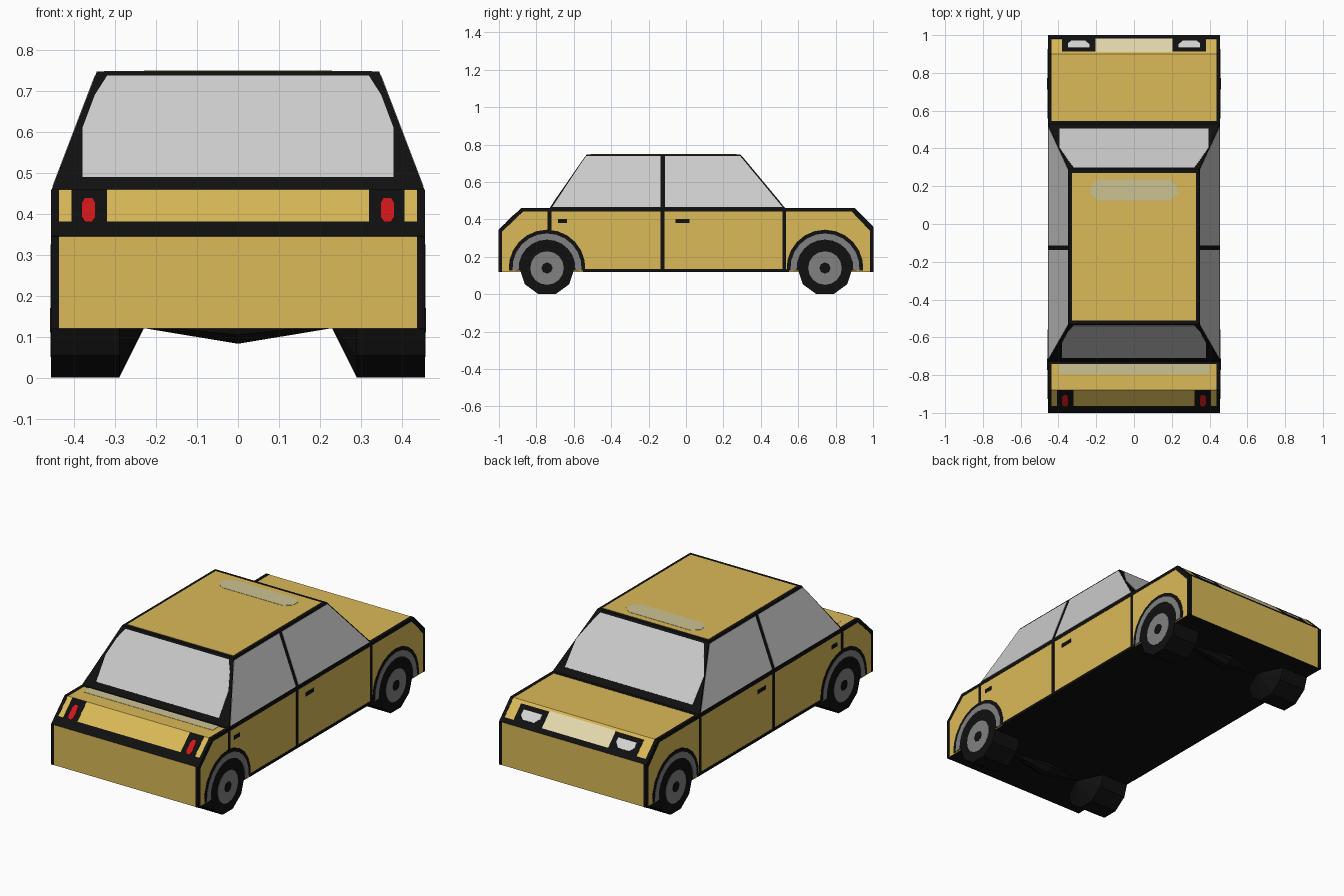
import bpy, bmesh, math
from mathutils import Vector

if "Cube" in bpy.data.objects:
    bpy.data.objects.remove(bpy.data.objects["Cube"])


def material(name, r, g, b):
    m = bpy.data.materials.new(name)
    m.diffuse_color = (r, g, b, 1)
    m.use_nodes = True
    m.node_tree.nodes["Principled BSDF"].inputs["Base Color"].default_value = m.diffuse_color
    return m


GOLD = material("gold paint", .70, .49, .095)
BLACK = material("black trim", .005, .005, .005)
GLASS = material("window grey", .60, .60, .60)
GREY = material("wheel grey", .22, .22, .22)
RED = material("lamp red", .62, .008, .010)
PALE = material("pale cream", .77, .69, .42)
DULL = material("dull cream", .60, .54, .29)
WHITE = material("lamp white", .66, .66, .66)


def finish(name, bm, *mats):
    bmesh.ops.recalc_face_normals(bm, faces=bm.faces)
    me = bpy.data.meshes.new(name)
    bm.to_mesh(me)
    bm.free()
    for m in mats:
        me.materials.append(m)
    ob = bpy.data.objects.new(name, me)
    bpy.context.collection.objects.link(ob)
    return ob


def plates(name, mat, surface, polys, level=1):
    """Thin plates: 2D outlines laid on a body surface, raised by level."""
    bm = bmesh.new()
    for poly in polys:
        pts = [Vector(surface(a, b)) for a, b in poly]
        n = (pts[1] - pts[0]).cross(pts[2] - pts[1]).normalized()
        mid = sum(pts, Vector()) / len(pts)
        if n.dot(mid - Vector((0, 0, .3))) < 0:
            n = -n
        top = [bm.verts.new(p + n * .0015 * level) for p in pts]
        low = [bm.verts.new(p - n * .001) for p in pts]
        bm.faces.new(top)
        for i in range(len(pts)):
            j = (i + 1) % len(pts)
            bm.faces.new((top[i], top[j], low[j], low[i]))
    return finish(name, bm, mat)


def rect(a0, a1, b0, b1):
    return [(a0, b0), (a1, b0), (a1, b1), (a0, b1)]


def pair(a0, a1, b0, b1):
    return [rect(a0, a1, b0, b1), rect(-a1, -a0, b0, b1)]


def disc(y, z, r, n):
    return [(y + r * math.cos(2 * math.pi * i / n), z + r * math.sin(2 * math.pi * i / n)) for i in range(n)]


def arc(y, z, r, n=12, drop=.07):
    return [(y + r * math.cos(a), z + r * math.sin(a))
            for a in (-drop + (math.pi + 2 * drop) * i / n for i in range(n + 1))]


# Main dimensions
W, Z0, BELT, ROOF = .455, .12, .46, .748
WHEEL_Y, WHEEL_Z = .743, .14

# Lower body: side profile extruded across, underside black
profile = [(-1, Z0), (-1, .345), (-.88, BELT), (.90, BELT), (1, .36), (1, Z0)]
bm = bmesh.new()
left = [bm.verts.new((-W, y, z)) for y, z in profile]
right = [bm.verts.new((W, y, z)) for y, z in profile]
bm.faces.new(left)
bm.faces.new(right)
for i in range(6):
    j = (i + 1) % 6
    bm.faces.new((left[i], left[j], right[j], right[i]))
bmesh.ops.recalc_face_normals(bm, faces=bm.faces)
for f in bm.faces:
    f.material_index = 1 if f.normal.z < -.5 else 0
finish("lower_body", bm, GOLD, BLACK)

# Cabin: black tapered block that shows as window frames
bm = bmesh.new()
base = [bm.verts.new((x, y, BELT)) for x, y in rect(-W, W, -.73, .53)]
roof = [bm.verts.new((x, y, ROOF)) for x, y in rect(-.345, .345, -.53, .29)]
bm.faces.new(base)
bm.faces.new(roof)
for i in range(4):
    j = (i + 1) % 4
    bm.faces.new((base[i], base[j], roof[j], roof[i]))
finish("cabin_frame", bm, BLACK)


# Surfaces that plates are laid on
def rise(z):
    return (z - BELT) / (ROOF - BELT)


def front(x, z): return (x, -1, z)
def back(x, z): return (x, 1, z)
def nose(x, z): return (x, -1 + .12 * (z - .345) / .115, z)
def tail(x, z): return (x, 1 - (z - .36), z)
def deck(x, y): return (x, y, BELT)
def top(x, y): return (x, y, ROOF)
def windscreen(x, z): return (x, -.73 + .20 * rise(z), z)
def rear_screen(x, z): return (x, .53 - .24 * rise(z), z)


# Roof and its highlight
plates("roof_panel", GOLD, top, [rect(-.328, .328, -.51, .27)])
plates("roof_highlight", DULL, top,
       [[(-.19, .125), (.19, .125), (.23, .16), (.23, .20), (.19, .235),
         (-.19, .235), (-.23, .20), (-.23, .16)]], 2)

# Front and rear glass
for name, fn, w in (("windscreen_glass", windscreen, .38), ("rear_glass", rear_screen, .395)):
    plates(name, GLASS, fn, [[(-w, .49), (w, .49), (w, .61), (.35, .69), (.32, .737),
                              (-.32, .737), (-.35, .69), (-w, .61)]])

# Bonnet and boot trim
plates("deck_trim", BLACK, deck,
       pair(.437, W, -.88, -.73) + pair(.437, W, .53, .90)
       + [rect(-W, W, -.74, -.72), rect(-W, W, .52, .545)])
plates("bonnet_highlight", DULL, deck, [rect(-.40, .40, -.795, -.74)])

# Nose: black frame, red lamps
plates("front_corner_trim", BLACK, front, pair(.437, W, Z0, .345))
plates("nose_trim", BLACK, nose,
       [rect(-W, W, .345, .38)] + pair(.437, W, .38, BELT) + pair(.32, .407, .38, BELT))
plates("red_lamps", RED, nose,
       [[(s * x, z) for x, z in ((.356, .38), (.374, .38), (.381, .39), (.381, .425),
                                 (.374, .437), (.356, .437), (.349, .425), (.349, .39))]
        for s in (-1, 1)], 2)

# Tail: black frame, white lamps, cream panel
plates("back_corner_trim", BLACK, back, pair(.437, W, Z0, .36))
plates("tail_trim", BLACK, tail,
       [rect(-W, W, .36, .38)] + pair(.437, W, .38, BELT) + pair(.205, .38, .38, .447))
plates("white_lamps", WHITE, tail,
       [[(s * x, z) for x, z in ((.26, .39), (.33, .39), (.35, .405), (.35, .428),
                                 (.235, .428), (.235, .41))] for s in (-1, 1)], 2)
plates("tail_panel", PALE, tail, [rect(-.205, .205, .38, .45)])

# Both sides: seams, handles, windows, arches and wheel faces
for s, label in ((-1, "left"), (1, "right")):
    def side(y, z): return (s * W, y, z)
    def cabin_side(y, z): return (s * (W - .11 * rise(z)), y, z)

    plates(label + "_side_trim", BLACK, side,
           [rect(-.88, .90, .443, BELT), rect(-.55, .55, Z0, .136),
            rect(-1, -.983, Z0, .345), rect(.983, 1, Z0, .36),
            [(-1, .345), (-.88, BELT), (-.87, .443), (-.983, .335)],
            [(1, .36), (.90, BELT), (.885, .443), (.983, .34)],
            rect(-.74, -.72, .33, .443), rect(-.136, -.116, .136, .443),
            rect(.515, .535, .136, .443)])
    plates(label + "_door_handles", BLACK, side,
           [rect(-.685, -.635, .38, .402), rect(-.055, .02, .38, .402)])
    plates(label + "_front_window", GLASS, cabin_side,
           [[(-.715, .467), (-.137, .467), (-.137, .738), (-.535, .738)]])
    plates(label + "_back_window", GLASS, cabin_side,
           [[(-.113, .467), (.515, .467), (.29, .738), (-.113, .738)]])
    for e, end in ((-1, "front"), (1, "back")):
        y = e * WHEEL_Y
        tag = label + "_" + end
        plates(tag + "_arch", BLACK, side, [arc(y, WHEEL_Z, .205)], 1)
        plates(tag + "_arch_ring", GREY, side,
               [arc(y, WHEEL_Z, .185) + arc(y, WHEEL_Z, .152)[::-1]], 2)
        plates(tag + "_hub", GREY, side, [disc(y, WHEEL_Z, .09, 16)], 2)
        plates(tag + "_hub_cap", BLACK, side, [disc(y, WHEEL_Z, .03, 8)], 3)

# Wheel pairs with axle: one turned ten-sided shape per end
half = [(.0, .06), (.23, .02), (.29, .147), (.4565, .147)]
lathe = [(-x, r) for x, r in half[:0:-1]] + half
N = 10
for e, end in ((-1, "front"), (1, "back")):
    bm = bmesh.new()
    rings = []
    for x, r in lathe:
        rings.append([bm.verts.new((x, e * WHEEL_Y + r * math.sin((i + .5) * 2 * math.pi / N),
                                    WHEEL_Z - r * math.cos((i + .5) * 2 * math.pi / N)))
                      for i in range(N)])
    for a, b in zip(rings, rings[1:]):
        for i in range(N):
            j = (i + 1) % N
            bm.faces.new((a[i], a[j], b[j], b[i]))
    bm.faces.new(rings[0])
    bm.faces.new(rings[-1])
    finish(end + "_wheels_and_axle", bm, BLACK)
